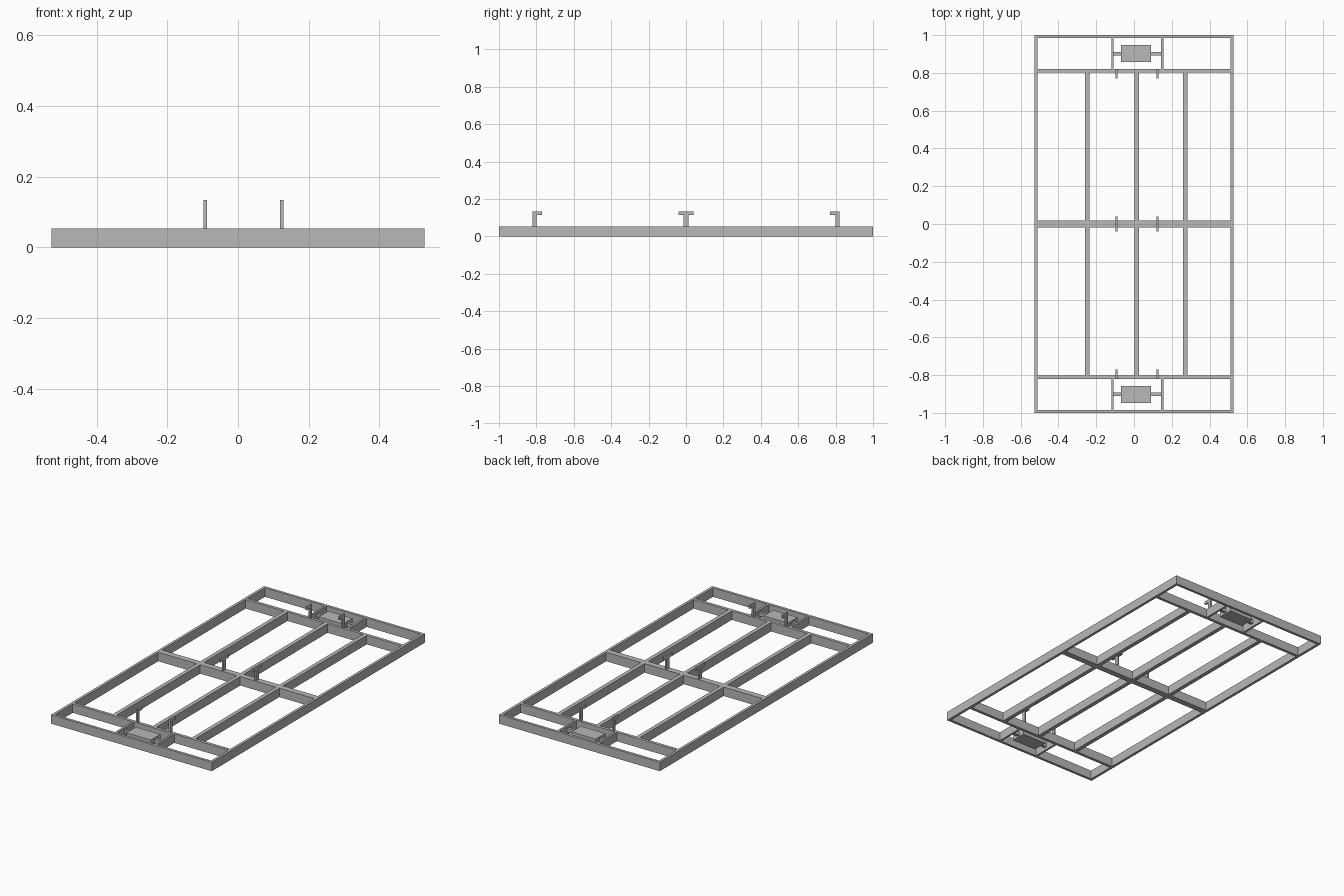
import bpy
import bmesh
from mathutils import Matrix, Vector

cube = bpy.data.objects.get("Cube")
if cube:
    bpy.data.objects.remove(cube, do_unlink=True)

steel = bpy.data.materials.new("grey_steel")
steel.use_nodes = True
GREY = (0.48, 0.48, 0.48, 1)
steel.diffuse_color = GREY
steel.node_tree.nodes["Principled BSDF"].inputs["Base Color"].default_value = GREY

W, L, H, T = 0.528, 1.0, 0.053, 0.016   # half width, half length, height, wall
CROSS_IN, CROSS_OUT = 0.802, 0.82       # end cross beam faces
MID = 0.018                             # half width of middle beam


def make_object(name, bm):
    mesh = bpy.data.meshes.new(name)
    bm.to_mesh(mesh)
    bm.free()
    mesh.materials.append(steel)
    obj = bpy.data.objects.new(name, mesh)
    bpy.context.collection.objects.link(obj)


def box(name, x, y, z=(0, H)):
    """Box between the two limits given on each axis, in either order."""
    lo = Vector([min(limits) for limits in (x, y, z)])
    hi = Vector([max(limits) for limits in (x, y, z)])
    size = hi - lo
    bm = bmesh.new()
    matrix = Matrix.Translation((lo + hi) / 2) @ Matrix.Diagonal((size.x, size.y, size.z, 1))
    bmesh.ops.create_cube(bm, size=1, matrix=matrix)
    make_object(name, bm)


def bracket(name, x, outline):
    """Extrude a (y, z) outline across a thin width in x."""
    bm = bmesh.new()
    face = bm.faces.new([bm.verts.new((x - 0.005, y, z)) for y, z in outline])
    grown = bmesh.ops.extrude_face_region(bm, geom=[face], use_keep_orig=True)
    verts = [v for v in grown["geom"] if isinstance(v, bmesh.types.BMVert)]
    bmesh.ops.translate(bm, verts=verts, vec=(0.01, 0, 0))
    bmesh.ops.recalc_face_normals(bm, faces=bm.faces)
    make_object(name, bm)


# Outer frame and middle beam
for side, s in (("left", 1), ("right", -1)):
    box(f"{side}_side_rail", (s * (W - T), s * W), (-L, L))
INNER = (-W + T, W - T)
box("middle_cross_beam", INNER, (-MID, MID))

BRACKET_X = {"left": 0.124, "right": -0.092}
ARM_LOW, ARM_TOP = 0.115, 0.134

for end, s in (("front", -1), ("back", 1)):
    box(f"{end}_rail", INNER, (s * (L - T), s * L))
    box(f"{end}_cross_beam", INNER, (s * CROSS_IN, s * CROSS_OUT))

    # Lengthwise beams between the cross beams
    for side, x in (("right", -0.248), ("centre", 0.015), ("left", 0.272)):
        box(f"{end}_{side}_long_beam", (x - 0.012, x + 0.012), (s * MID, s * CROSS_IN))

    # End bay: struts, hanging block and the pins that carry it
    for side, x, block_x in (("right", -0.114, -0.07), ("left", 0.15, 0.09)):
        box(f"{end}_{side}_strut", (x - 0.006, x + 0.006), (s * CROSS_OUT, s * (L - T)))
        box(f"{end}_{side}_pin", (x, block_x), (s * 0.893, s * 0.91), (0.018, 0.04))
    box(f"{end}_block", (-0.07, 0.09), (s * 0.857, s * 0.947), (0.01, 0.048))

    # Hooked brackets pointing inwards
    hook = [(0.82, H), (0.82, ARM_TOP), (0.77, ARM_TOP),
            (0.77, ARM_LOW), (0.798, ARM_LOW), (0.798, H)]
    for side, x in BRACKET_X.items():
        bracket(f"{end}_{side}_bracket", x, [(s * y, z) for y, z in hook])

# T-shaped brackets on the middle beam
half = [(0.013, H), (0.013, ARM_LOW), (0.041, ARM_LOW), (0.041, ARM_TOP)]
tee = half + [(-y, z) for y, z in reversed(half)]
for side, x in BRACKET_X.items():
    bracket(f"middle_{side}_bracket", x, tee)
